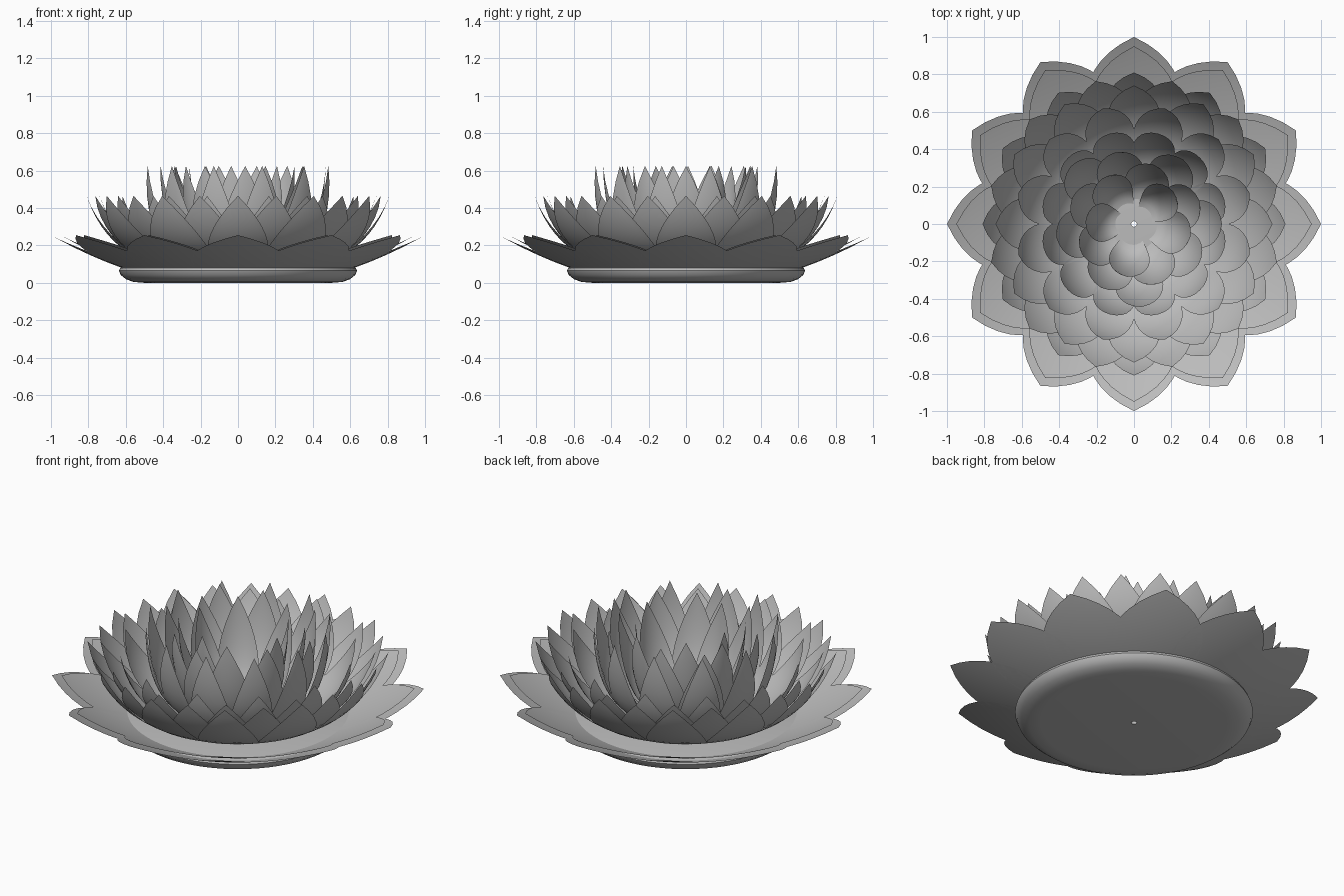
import bpy, bmesh, math
from mathutils import Vector

if "Cube" in bpy.data.objects:
    bpy.data.objects.remove(bpy.data.objects["Cube"], do_unlink=True)

grey = bpy.data.materials.new("soft grey")
grey.use_nodes = True
grey.diffuse_color = (0.5, 0.5, 0.5, 1)
grey.node_tree.nodes["Principled BSDF"].inputs["Base Color"].default_value = (0.5, 0.5, 0.5, 1)


def finish(name, bm):
    mesh = bpy.data.meshes.new(name)
    bm.to_mesh(mesh)
    bm.free()
    mesh.materials.append(grey)
    obj = bpy.data.objects.new(name, mesh)
    bpy.context.collection.objects.link(obj)
    bpy.context.view_layer.objects.active = obj
    bpy.ops.object.select_all(action='DESELECT')
    obj.select_set(True)
    bpy.ops.object.shade_smooth_by_angle(angle=math.radians(40))
    return obj


def along(root, belly, tip, t):
    """Quadratic curve from root to tip in (radius, height)."""
    return (Vector(root) * (1 - t) ** 2 + Vector(belly) * 2 * t * (1 - t) + Vector(tip) * t * t)


def add_petal(bm, turn, root, belly, tip, spread, cup, power, rows=12, cols=8):
    """Pointed petal; cup below 1 bends it more tightly than its ring."""
    grid = []
    for i in range(rows + 1):
        t = i / rows
        r, z = along(root, belly, tip, t)
        bend = r * cup
        line = []
        for j in range(cols + 1):
            a = spread * (1 - t ** power) * (2 * j / cols - 1)
            side, out = bend * math.sin(a), r - bend * (1 - math.cos(a))
            line.append(bm.verts.new((out * math.cos(turn) - side * math.sin(turn),
                                      out * math.sin(turn) + side * math.cos(turn), z)))
        grid.append(line)
    for low, high in zip(grid, grid[1:]):
        for j in range(cols):
            bm.faces.new((low[j], low[j + 1], high[j + 1], high[j]))
    bmesh.ops.remove_doubles(bm, verts=bm.verts[:], dist=1e-5)


def ring(name, count, offset, *shape):
    bm = bmesh.new()
    for k in range(count):
        add_petal(bm, math.radians(offset) + k * math.tau / count, *shape)
    finish(name, bm)


# Rounded base disc with a small hole through the middle
profile = [(0.015, 0), (0.5, 0), (0.56, 0.005), (0.6, 0.02), (0.627, 0.042),
           (0.637, 0.065), (0.63, 0.08), (0.6, 0.088), (0.015, 0.088)]
bm = bmesh.new()
verts = [bm.verts.new((r, 0, z)) for r, z in profile]
edges = [bm.edges.new((a, b)) for a, b in zip(verts, verts[1:] + verts[:1])]
bmesh.ops.spin(bm, geom=verts + edges, cent=(0, 0, 0), axis=(0, 0, 1),
               angle=math.tau, steps=64, use_duplicate=False)
bmesh.ops.remove_doubles(bm, verts=bm.verts[:], dist=1e-5)
bmesh.ops.recalc_face_normals(bm, faces=bm.faces[:])
finish("base_disc", bm)

# Low spreading petals
ring("outer_petals", 12, 0, (0.56, 0.06), (0.78, 0.13), (1.0, 0.255), 0.38, 1, 2.6)
ring("outer_petals_inner_row", 12, 0, (0.56, 0.075), (0.74, 0.14), (0.95, 0.255), 0.36, 1, 2.6)

# Middle bowl of petals
ring("middle_petals_a", 12, 0, (0.3, 0.09), (0.68, 0.09), (0.81, 0.465), 0.34, 0.9, 3)
ring("middle_petals_b", 12, 15, (0.3, 0.09), (0.66, 0.09), (0.79, 0.465), 0.34, 0.9, 3)
ring("middle_petals_c", 12, 0, (0.26, 0.09), (0.62, 0.09), (0.74, 0.465), 0.36, 0.85, 3)
ring("middle_petals_d", 12, 15, (0.22, 0.09), (0.58, 0.09), (0.64, 0.465), 0.38, 0.8, 3)

# Tall upright petals
ring("inner_petals", 12, 15, (0.2, 0.09), (0.5, 0.1), (0.5, 0.625), 0.42, 0.75, 3)

# Heart petals wind inward in a spiral
bm = bmesh.new()
heart_count = 18
for k in range(heart_count):
    f = k / (heart_count - 1)
    r = 0.47 - 0.21 * f
    add_petal(bm, k * 2.39996, (0.2 - 0.1 * f, 0.09), (r * 0.95, 0.12), (r, 0.625),
              0.6 + 0.35 * f, 0.65, 3)
finish("heart_petals", bm)
